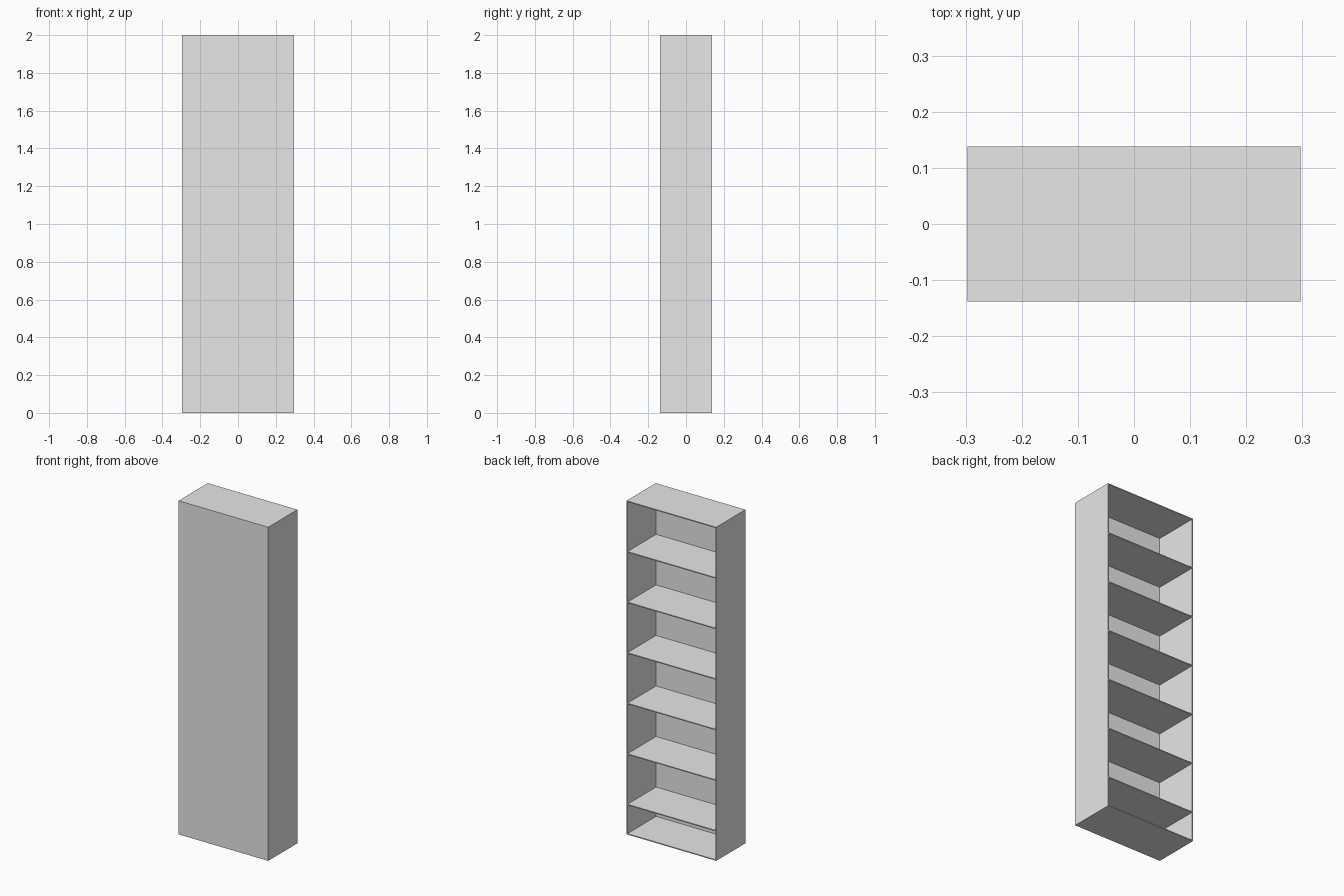
import bpy

cube = bpy.data.objects.get("Cube")
if cube:
    bpy.data.objects.remove(cube, do_unlink=True)

# Overall size and board thickness
W, D, H = 0.594, 0.276, 2.0
T = 0.006
SHELF_STEP = 0.303

grey = bpy.data.materials.new("light_grey")
grey.use_nodes = True
colour = (0.8, 0.8, 0.8, 1)
grey.diffuse_color = colour
grey.node_tree.nodes["Principled BSDF"].inputs["Base Color"].default_value = colour


def board(name, size, centre):
    bpy.ops.mesh.primitive_cube_add(size=1, location=centre)
    ob = bpy.context.object
    ob.name = name
    ob.scale = size
    bpy.ops.object.transform_apply(location=False, rotation=False, scale=True)
    ob.data.materials.append(grey)
    return ob


# Closed panel on the front, open on the back
board("front_panel", (W, T, H), (0, -D / 2 + T / 2, H / 2))

# Side panels
for side, name in ((1, "left_side"), (-1, "right_side")):
    board(name, (T, D - T, H), (side * (W - T) / 2, T / 2, H / 2))

# Top, bottom and evenly spaced shelves, measured down from the top
inner = (W - 2 * T, D - T, T)
board("top_board", inner, (0, T / 2, H - T / 2))
board("bottom_board", inner, (0, T / 2, T / 2))
for i in range(1, 7):
    board(f"shelf_{i}", inner, (0, T / 2, H - i * SHELF_STEP - T / 2))
